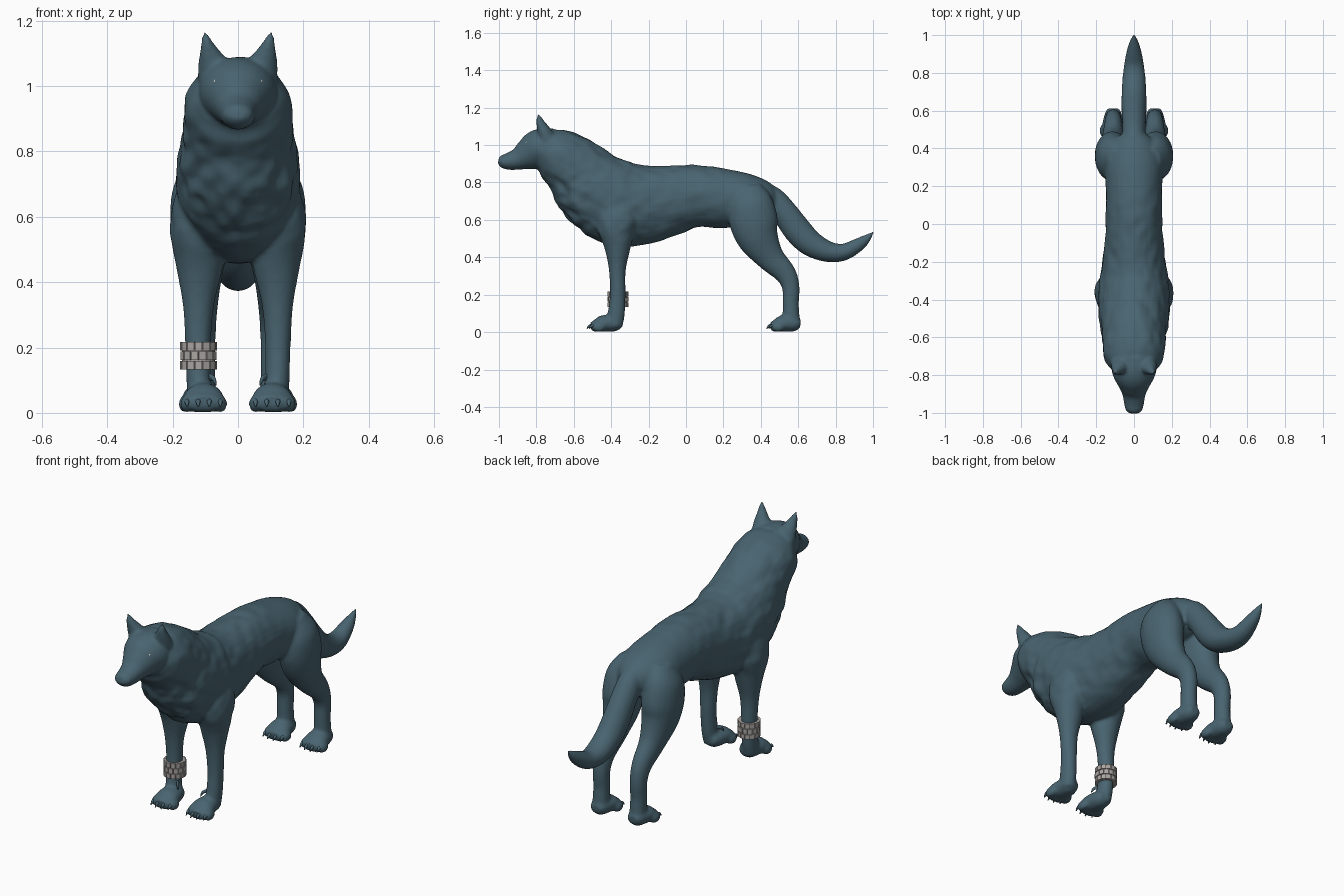
import bpy, bmesh, math
from mathutils import Vector, Matrix, noise

if "Cube" in bpy.data.objects:
    bpy.data.objects.remove(bpy.data.objects["Cube"], do_unlink=True)


def material(name, rgb):
    m = bpy.data.materials.new(name)
    m.use_nodes = True
    m.diffuse_color = (*rgb, 1)
    m.node_tree.nodes["Principled BSDF"].inputs["Base Color"].default_value = (*rgb, 1)
    return m


FUR = material("slate blue fur", (0.066, 0.127, 0.162))
EYE = material("pale eye", (0.62, 0.57, 0.52))
METAL = material("grey metal", (0.40, 0.38, 0.36))


def spline(pts, t):
    """Smooth interpolation through a list of number tuples."""
    i = min(int(t), len(pts) - 2)
    f = t - i
    a, b, c, d = (pts[max(0, min(len(pts) - 1, i + k))] for k in (-1, 0, 1, 2))
    return [0.5 * (2 * q + (r - p) * f + (2 * p - 5 * q + 4 * r - s) * f ** 2
            + (3 * q - p - 3 * r + s) * f ** 3) for p, q, r, s in zip(a, b, c, d)]


def tube(bm, pts, side=1, sides=24, steps=5):
    """Loft ellipses along a path of (x, y, z, half width, half depth)."""
    n = (len(pts) - 1) * steps
    rows = [spline(pts, k / steps) for k in range(n + 1)]
    rings = []
    for k, (x, y, z, rx, rd) in enumerate(rows):
        p, q = rows[max(0, k - 1)], rows[min(n, k + 1)]
        across = Vector((0, p[2] - q[2], q[1] - p[1])).normalized()
        ring = []
        for s in range(sides):
            a = math.tau * s / sides
            co = Vector((x + max(rx, .002) * math.cos(a), y, z))
            co += across * max(rd, .002) * math.sin(a)
            co.x *= side
            ring.append(bm.verts.new(co))
        rings.append(ring)
    for a, b in zip(rings, rings[1:]):
        for s in range(sides):
            e = (s + 1) % sides
            bm.faces.new((a[s], a[e], b[e], b[s]))
    bm.faces.new(rings[0][::-1])
    bm.faces.new(rings[-1])


def ball(bm, center, scale, side=1):
    m = Matrix.Translation((center[0] * side, center[1], center[2])) @ Matrix.Diagonal((*scale, 1))
    bmesh.ops.create_uvsphere(bm, u_segments=16, v_segments=10, radius=1, matrix=m)


def make(name, bm, mat, smooth=True):
    bmesh.ops.recalc_face_normals(bm, faces=bm.faces)
    for f in bm.faces:
        f.smooth = smooth
    me = bpy.data.meshes.new(name)
    bm.to_mesh(me)
    bm.free()
    me.materials.append(mat)
    ob = bpy.data.objects.new(name, me)
    bpy.context.collection.objects.link(ob)
    return ob


body = bmesh.new()
claws = bmesh.new()

# Torso and neck
tube(body, [(0, .48, .70, .06, .06), (0, .43, .705, .11, .10), (0, .32, .715, .15, .135),
            (0, .2, .715, .15, .16), (0, .06, .728, .148, .165), (0, -.08, .705, .155, .188),
            (0, -.22, .682, .17, .212), (0, -.36, .69, .19, .23), (0, -.49, .765, .185, .215),
            (0, -.605, .885, .167, .172), (0, -.70, .95, .16, .145), (0, -.755, .975, .13, .11)],
     sides=32)

# Skull and muzzle
tube(body, [(0, -.70, .985, .12, .105), (0, -.785, .977, .117, .108), (0, -.85, .948, .085, .084),
            (0, -.90, .925, .062, .059), (0, -.95, .913, .053, .046), (0, -.985, .914, .044, .034),
            (0, -1.003, .917, .025, .016)])
ball(body, (0, -.983, .928), (.026, .02, .017))

# Tail
tube(body, [(0, .37, .77, .055, .05), (0, .46, .715, .06, .065), (0, .53, .635, .063, .07),
            (0, .60, .54, .066, .075), (0, .67, .472, .066, .069), (0, .76, .43, .062, .056),
            (0, .84, .427, .053, .046), (0, .91, .46, .04, .038), (0, .96, .495, .025, .026),
            (0, 1.003, .536, .004, .004)])

for side in (1, -1):
    # Ears
    tube(body, [(.066, -.735, 1.02, .055, .05), (.075, -.76, 1.075, .045, .036),
                (.09, -.778, 1.12, .025, .023), (.103, -.792, 1.168, .005, .006)], side)
    # Front leg
    tube(body, [(.10, -.35, .74, .06, .08), (.11, -.36, .66, .085, .115), (.125, -.37, .56, .084, .105),
                (.118, -.366, .45, .072, .07), (.121, -.367, .33, .048, .045),
                (.122, -.365, .2, .039, .042), (.12, -.373, .1, .038, .046),
                (.115, -.385, .03, .04, .045)], side)
    # Hind leg
    tube(body, [(.09, .33, .78, .05, .07), (.11, .345, .70, .085, .115), (.115, .36, .60, .093, .13),
                (.115, .385, .505, .084, .112), (.112, .45, .40, .06, .077),
                (.11, .53, .315, .047, .058), (.11, .56, .24, .042, .047),
                (.11, .56, .15, .04, .043), (.11, .562, .07, .042, .046), (.11, .56, .03, .042, .045)], side)
    # Paws, toes and claws
    for px, front, heel in ((.105, -.52, -.345), (.11, .44, .612)):
        tube(body, [(px, heel, .045, .03, .022), (px, heel - .03, .046, .046, .042),
                    (px, front + .08, .046, .06, .045), (px, front + .04, .034, .062, .033),
                    (px, front + .015, .028, .05, .025)], side)
        for k in (-1.5, -.5, .5, 1.5):
            tx, ty = px + k * .034, front + .022 + abs(k) * .011
            ball(body, (tx, ty + .015, .027), (.021, .036, .027), side)
            tube(claws, [(tx, ty - .005, .034, .009, .01), (tx, ty - .022, .033, .007, .008),
                         (tx, ty - .037, .019, .002, .002)], side, sides=8, steps=3)
    # Dewclaws
    tube(claws, [(.09, -.385, .11, .009, .012), (.075, -.405, .105, .007, .009),
                 (.068, -.415, .085, .002, .002)], side, sides=8, steps=3)

# Merge the body parts into one blended skin
wolf = make("wolf_body", body, FUR)
mod = wolf.modifiers.new("blend", 'REMESH')
mod.mode = 'VOXEL'
mod.voxel_size = 0.0085
mod.use_smooth_shade = True
mod = wolf.modifiers.new("soften", 'SMOOTH')
mod.factor = 0.5
mod.iterations = 6
bpy.context.view_layer.update()
graph = bpy.context.evaluated_depsgraph_get()
skin = bpy.data.meshes.new_from_object(wolf.evaluated_get(graph))
wolf.modifiers.clear()
wolf.data = skin
skin.name = "wolf_body"
skin.materials.clear()
skin.materials.append(FUR)


def ramp(v, lo, hi):
    return max(0, min(1, (v - lo) / (hi - lo)))


# Shaggy fur clumps on back, neck and chest
normals = [v.normal.copy() for v in skin.vertices]
for v, n in zip(skin.vertices, normals):
    c = v.co
    w = ramp(c.z, .45, .55) * ramp(c.y, -.80, -.70) * (1 - ramp(c.y, .0, .3))
    chest = ramp(-c.y, .48, .58) * (1 - ramp(c.z, .82, .9))
    amp = w * (.006 + .008 * chest)
    if amp:
        v.co = c + n * amp * noise.noise(Vector((c.x * 18, c.y * 15, c.z * 18)))
for p in skin.polygons:
    p.use_smooth = True

make("claws", claws, FUR)

# Eyes
eyes = bmesh.new()
for side in (1, -1):
    ball(eyes, (.06, -.842, 1.01), (.019, .02, .018), side)
make("eyes", eyes, EYE)

# Ankle cuff: a sleeve with three staggered rows of plates
cuff = bmesh.new()
center = Vector((-.121, -.364, .175))
bmesh.ops.create_cone(cuff, cap_ends=True, segments=32, radius1=.05, radius2=.05, depth=.08,
                      matrix=Matrix.Translation(center))
count = 14
for row in (-1, 0, 1):
    for k in range(count):
        turn = Matrix.Rotation(math.tau * (k + .5 * row) / count, 4, 'Z')
        place = (Matrix.Translation(center + Vector((0, 0, row * .029))) @ turn
                 @ Matrix.Translation((.05, 0, 0)) @ Matrix.Diagonal((.011, .0215, .025, 1)))
        bmesh.ops.create_cube(cuff, size=1, matrix=place)
make("ankle_cuff", cuff, METAL, smooth=False)
